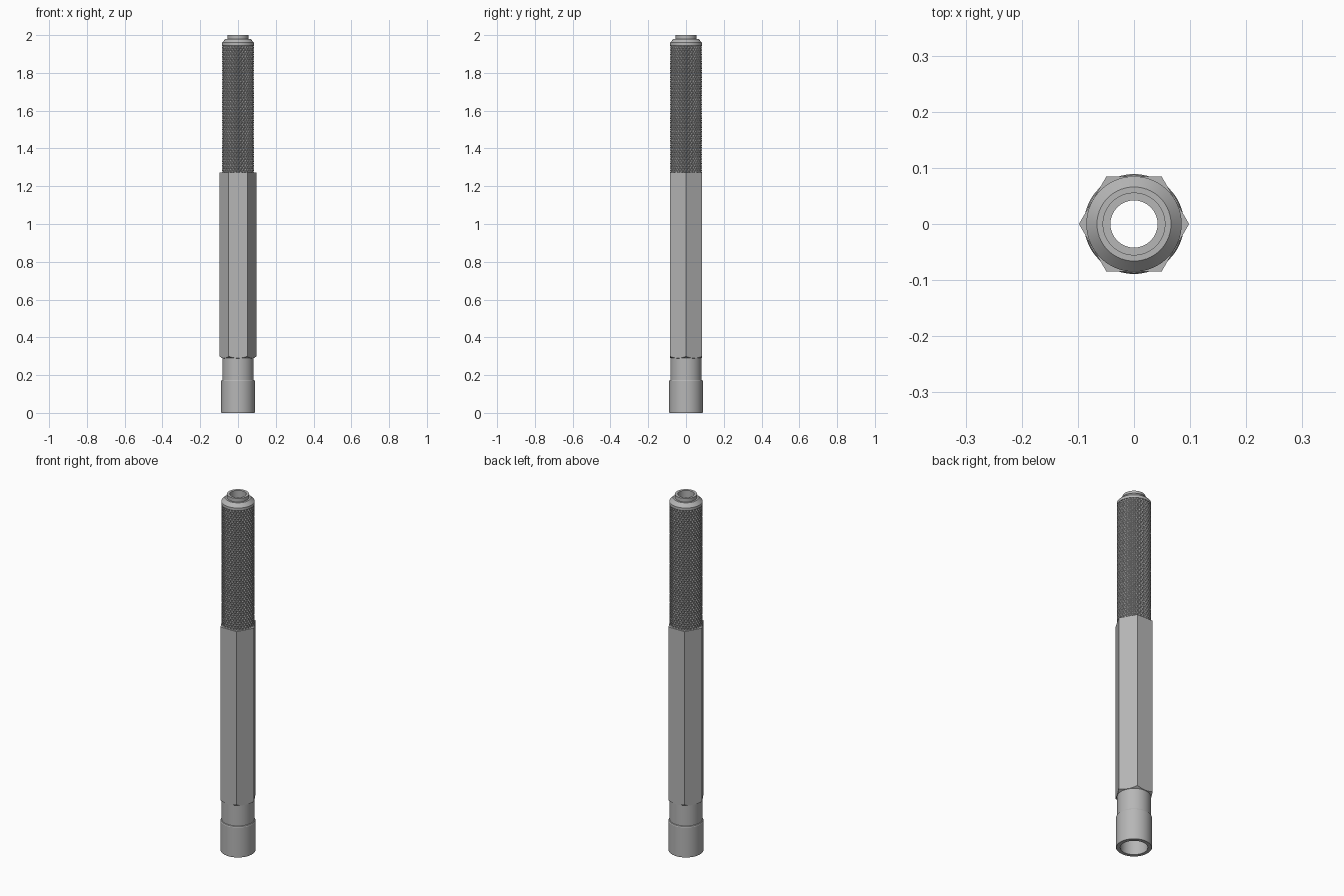
import bpy
import bmesh
import math
from math import cos, sin, pi, tau

cube = bpy.data.objects.get("Cube")
if cube:
    bpy.data.objects.remove(cube, do_unlink=True)

# Single brushed metal colour
steel = bpy.data.materials.new("grey steel")
steel.use_nodes = True
GREY = (0.47, 0.47, 0.47, 1)
steel.diffuse_color = GREY
steel.node_tree.nodes["Principled BSDF"].inputs["Base Color"].default_value = GREY


def finish(name, bm, smooth=True):
    bmesh.ops.recalc_face_normals(bm, faces=bm.faces)
    mesh = bpy.data.meshes.new(name)
    bm.to_mesh(mesh)
    bm.free()
    mesh.materials.append(steel)
    obj = bpy.data.objects.new(name, mesh)
    bpy.context.collection.objects.link(obj)
    if smooth:
        bpy.ops.object.select_all(action="DESELECT")
        obj.select_set(True)
        bpy.context.view_layer.objects.active = obj
        bpy.ops.object.shade_smooth_by_angle(angle=math.radians(20))
    return obj


def rings_to_faces(bm, rings):
    """Bridge a closed loop of rings with quads."""
    n = len(rings[0])
    for a, b in zip(rings, rings[1:] + rings[:1]):
        for i in range(n):
            k = (i + 1) % n
            bm.faces.new((a[i], a[k], b[k], b[i]))


def lathe(name, profile, sides=72):
    bm = bmesh.new()
    rings = [[bm.verts.new((r * cos(tau * i / sides), r * sin(tau * i / sides), z))
              for i in range(sides)] for r, z in profile]
    rings_to_faces(bm, rings)
    return finish(name, bm)


BORE, NECK, GRIP = 0.042, 0.083, 0.085
HEX_LOW, HEX_TOP, KNURL_TOP = 0.29, 1.272, 1.945

# Lower collar with a wider socket and a stepped neck
lathe("socket_collar", [
    (0.068, 0), (0.087, 0), (0.089, 0.003), (0.089, 0.168), (0.087, 0.173),
    (NECK, 0.175), (NECK, 0.31), (BORE, 0.31), (BORE, 0.2), (0.068, 0.17)])

# Inner tube running through the handle
lathe("inner_tube", [(BORE, 0.31), (0.076, 0.31), (0.076, KNURL_TOP), (BORE, KNURL_TOP)])

# Chamfered top with a short spigot
lathe("top_cap", [
    (BORE, KNURL_TOP), (GRIP, KNURL_TOP), (GRIP, 1.96), (0.066, 1.98),
    (0.056, 1.98), (0.056, 2.0), (BORE, 2.0)])

# Hexagonal body, its lower corners turned back by a conical chamfer
bm = bmesh.new()
per_side = 12
count = 6 * per_side
low, high, inner_low, inner_high = [], [], [], []
for i in range(count):
    a = tau * i / count
    r = GRIP / cos((a % (pi / 3)) - pi / 6)
    c, s = cos(a), sin(a)
    low.append(bm.verts.new((r * c, r * s, HEX_LOW + (r - GRIP) * 0.7)))
    high.append(bm.verts.new((r * c, r * s, HEX_TOP)))
    inner_high.append(bm.verts.new((0.076 * c, 0.076 * s, HEX_TOP)))
    inner_low.append(bm.verts.new((0.08 * c, 0.08 * s, HEX_LOW - 0.002)))
rings_to_faces(bm, [low, high, inner_high, inner_low])
finish("hex_body", bm)

# Knurled grip: a lattice of small pyramids parted by crossing grooves
bm = bmesh.new()
cols, rows = 60, 56
grid = []
for j in range(rows + 1):
    z = HEX_TOP + (KNURL_TOP - HEX_TOP) * j / rows
    ring = []
    for i in range(cols):
        r = GRIP if (i + j) % 2 else GRIP - 0.006
        a = tau * i / cols
        ring.append(bm.verts.new((r * cos(a), r * sin(a), z)))
    grid.append(ring)
for j in range(rows):
    for i in range(cols):
        k = (i + 1) % cols
        a, b, c, d = grid[j][i], grid[j][k], grid[j + 1][k], grid[j + 1][i]
        if (i + j) % 2:
            a, b, c, d = b, c, d, a
        bm.faces.new((a, b, c))
        bm.faces.new((a, c, d))
finish("knurled_grip", bm, smooth=False)
